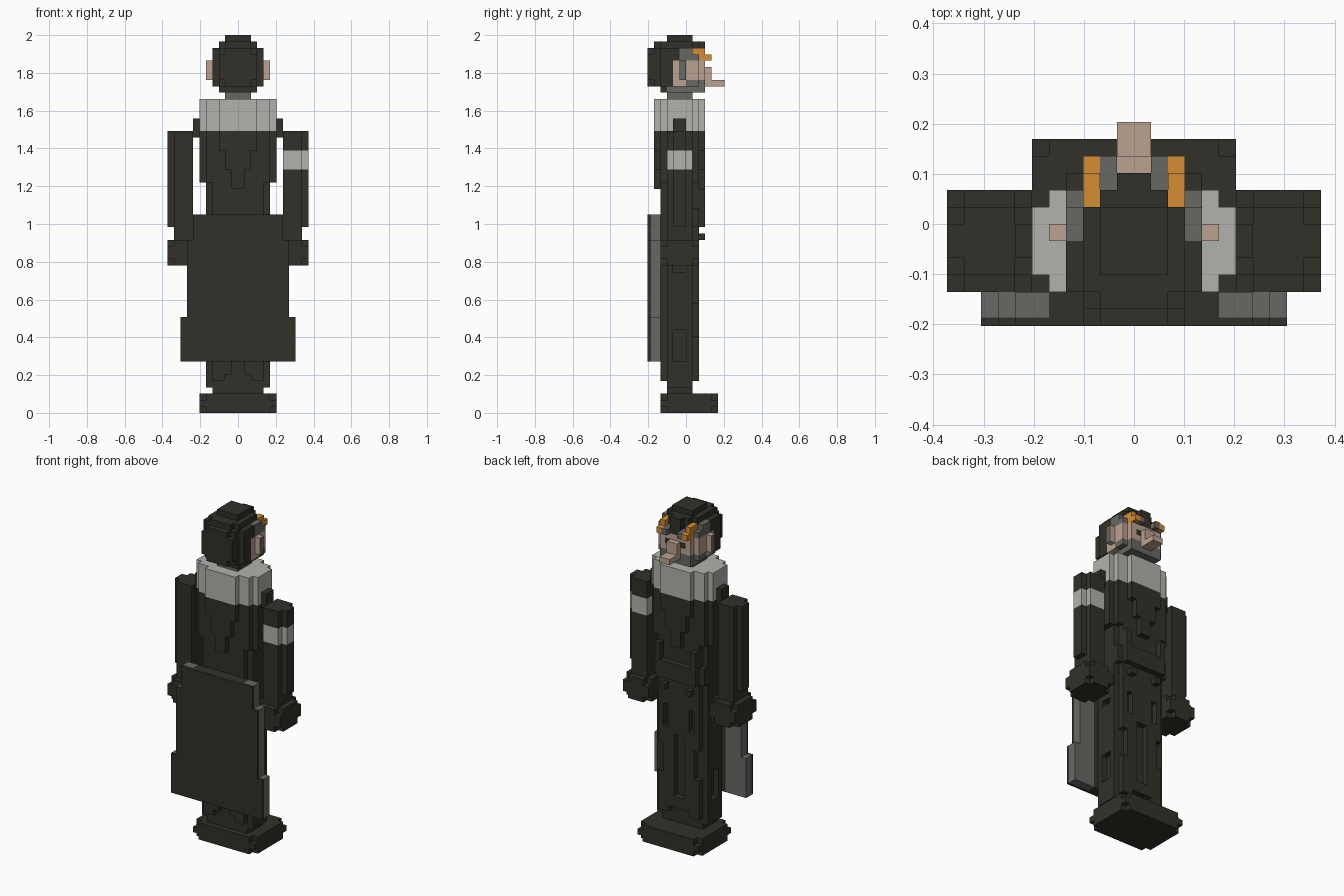
import bpy, bmesh
from mathutils import Vector

if "Cube" in bpy.data.objects:
    bpy.data.objects.remove(bpy.data.objects["Cube"])

V = 2 / 59  # one cell


def material(name, color):
    m = bpy.data.materials.new(name)
    m.use_nodes = True
    m.diffuse_color = (*color, 1)
    m.node_tree.nodes["Principled BSDF"].inputs["Base Color"].default_value = (*color, 1)
    return m


DARK = material("dark cloth", (.031, .030, .022))
WHITE = material("pale fur", (.44, .45, .42))
GREY = material("grey lining", (.135, .138, .126))
SKIN = material("skin", (.50, .36, .28))
ORANGE = material("orange trim", (.66, .27, .035))


def box(x0, x1, y0, y1, z0, z1):
    return {(x, y, z) for x in range(x0, x1) for y in range(y0, y1) for z in range(z0, z1)}


def wide(x, y0, y1, z0, z1):
    return box(-x, x, y0, y1, z0, z1)


def pair(x0, x1, *rest):
    return box(x0, x1, *rest) | box(-x1, -x0, *rest)


def clipped(x0, x1, y0, y1, z0, z1):
    """Block with its eight corner cells missing."""
    return (box(x0 + 1, x1 - 1, y0, y1, z0, z1) | box(x0, x1, y0 + 1, y1 - 1, z0, z1)
            | box(x0, x1, y0, y1, z0 + 1, z1 - 1))


def stepped(x, y0, y1, z0, z1):
    """Wide block with its upright corners stepped back."""
    return wide(x, y0 + 1, y1 - 1, z0, z1) | wide(x - 1, y0, y1, z0, z1)


def mirrored(cells):
    return {(-x - 1, y, z) for x, y, z in cells}


def part(name, cells, mat):
    """Skin a set of cells with only its outer faces."""
    bm = bmesh.new()
    for c in cells:
        for axis in range(3):
            for side in (0, 1):
                n = list(c)
                n[axis] += 2 * side - 1
                if tuple(n) in cells:
                    continue
                corners = []
                for a, b in ((0, 0), (1, 0), (1, 1), (0, 1)):
                    p = Vector(c)
                    p[axis] += side
                    p[(axis + 1) % 3] += a
                    p[(axis + 2) % 3] += b
                    corners.append(bm.verts.new(p * V))
                bm.faces.new(corners if side else corners[::-1])
    bmesh.ops.remove_doubles(bm, verts=bm.verts, dist=V / 20)
    bmesh.ops.dissolve_limit(bm, angle_limit=.01, verts=bm.verts, edges=bm.edges)
    mesh = bpy.data.meshes.new(name)
    bm.to_mesh(mesh)
    bm.free()
    mesh.materials.append(mat)
    ob = bpy.data.objects.new(name, mesh)
    bpy.context.collection.objects.link(ob)
    return ob


# Feet and legs, with folds cut in the trousers
part("feet", clipped(-6, 6, -4, 5, 0, 3), DARK)
legs = stepped(5, -4, 2, 6, 29) | wide(5, -3, 1, 5, 6) | wide(4, -3, 1, 3, 5)
legs |= pair(1, 5, -3, 1, 4, 5) | pair(2, 4, -4, 2, 5, 6)
legs -= wide(1, 1, 2, 8, 19) | pair(4, 5, -2, 0, 8, 13) | pair(3, 4, 1, 2, 12, 17)
legs -= pair(2, 3, 1, 2, 20, 24) | wide(1, -4, -3, 5, 8) | pair(4, 5, -2, 0, 22, 23)
legs |= pair(2, 3, 2, 3, 27, 28)
part("legs", legs, DARK)

# Jacket: waist, body, tapering front and back panels, shoulders
jacket = stepped(5, -4, 3, 29, 32) | stepped(5, -4, 2, 32, 36) | stepped(6, -4, 2, 36, 44)
for half, low, high in ((1, 35, 38), (2, 38, 41), (3, 41, 44)):
    jacket |= wide(half, -5, 3, low, high)
jacket |= pair(3, 4, 2, 3, 32, 35)
part("jacket", jacket, DARK)
part("shoulders", pair(6, 7, -2, 0, 43, 46), DARK)
part("fur_collar", stepped(6, -4, 2, 44, 49) | wide(3, -5, 3, 44, 49), WHITE)


# Arms, with a pale band on the left one
def sleeve(z0, z1):
    return box(7, 11, -2, 0, z0, z1) | box(7, 10, -3, 1, z0, z1)


lower = box(7, 10, -3, 1, 27, 29)
hand = clipped(6, 11, -4, 2, 23, 27)
part("left_arm", (sleeve(29, 44) | lower) - sleeve(38, 41), DARK)
part("left_armband", sleeve(38, 41), WHITE)
part("right_arm", mirrored(sleeve(29, 44) | lower), DARK)
part("left_hand", hand, DARK)
part("right_hand", mirrored(hand), DARK)

# Cape: dark outer cloth, half a cell thick, over a grey lining
cloth, lining = wide(5, -6, -4, 8, 31), set()
for half, low, high in ((9, 8, 15), (8, 15, 27), (7, 27, 31)):
    cloth |= wide(half, -6, -5, low, high)
    lining |= pair(5, half, -6, -4, low, high)
for name, cells, mat, seam in (("cape", cloth, DARK, -5), ("cape_lining", lining, GREY, -6)):
    for v in part(name, cells, mat).data.vertices:
        if abs(v.co.y - seam * V) < V / 4:
            v.co.y = -5.5 * V

# Head: rounded hood, neck, face
hood = wide(4, -4, -2, 51, 57) | wide(3, -5, -1, 51, 57) | wide(2, -6, -4, 51, 57)
hood |= wide(3, -6, -4, 52, 56) | wide(4, -2, -1, 55, 57) | wide(2, -2, 2, 55, 57)
hood |= wide(3, -4, 1, 57, 58) | wide(2, -5, 2, 57, 58) | wide(1, 1, 3, 55, 58)
hood |= wide(2, -3, 1, 58, 59) | wide(3, -4, -3, 50, 51)
part("hood", hood, DARK)
part("neck", wide(2, -3, 1, 49, 50) | wide(3, -3, 3, 50, 51), GREY)
face = wide(3, -1, 3, 51, 55) | pair(3, 4, -2, 2, 51, 55)
face |= wide(1, 3, 4, 52, 54) | wide(1, 3, 6, 51, 52)
eyes = pair(1, 2, 2, 3, 53, 54)
beard = pair(1, 3, 2, 3, 51, 52) | pair(3, 4, 0, 2, 51, 52)
part("face", face - eyes - beard, SKIN)
part("eyes", eyes, DARK)
part("beard", beard, GREY)

# Ears, grey on the outer side
ears = part("ears", pair(4, 5, -1, 0, 52, 55), SKIN)
ears.data.materials.append(GREY)
for f in ears.data.polygons:
    f.material_index = int(abs(f.normal.x) > .5)

# Goggles pushed up on the forehead
part("goggle_frames", pair(3, 4, -1, 1, 55, 57) | pair(2, 3, -1, 1, 55, 57)
     | pair(3, 4, 1, 2, 55, 56) | pair(2, 3, 1, 2, 55, 56)
     | pair(1, 2, 2, 4, 55, 56), GREY)
part("goggle_lenses", pair(2, 3, 1, 3, 56, 57) | pair(2, 3, 2, 4, 55, 56), ORANGE)
